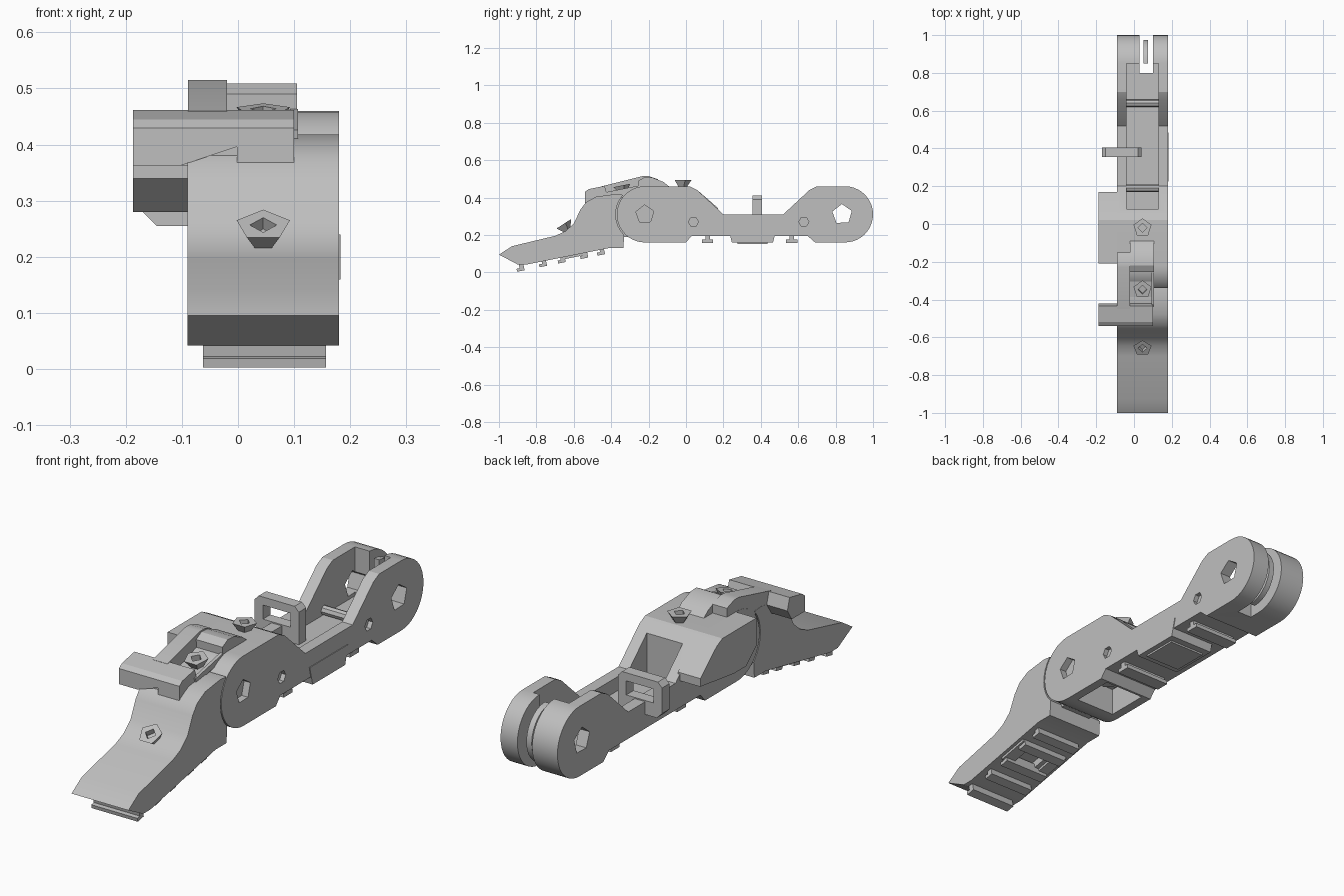
import bpy, bmesh, math
from mathutils import Matrix, Vector

cube = bpy.data.objects.get("Cube")
if cube:
    bpy.data.objects.remove(cube, do_unlink=True)

grey = bpy.data.materials.new("plain grey")
grey.use_nodes = True
COLOUR = (0.52, 0.52, 0.52, 1)
grey.diffuse_color = COLOUR
grey.node_tree.nodes["Principled BSDF"].inputs["Base Color"].default_value = COLOUR

LEFT, RIGHT, MID = 0.18, -0.09, 0.045
parts = []


def finish(name, bm):
    bmesh.ops.recalc_face_normals(bm, faces=bm.faces[:])
    mesh = bpy.data.meshes.new(name)
    bm.to_mesh(mesh)
    bm.free()
    mesh.materials.append(grey)
    ob = bpy.data.objects.new(name, mesh)
    bpy.context.collection.objects.link(ob)
    parts.append(ob)
    return ob


def extrude(name, points, a, b, axis="x"):
    """Extrude a (y, z) profile along x, or an (x, z) profile along y."""
    bm = bmesh.new()
    place = (lambda p: (a, *p)) if axis == "x" else (lambda p: (p[0], a, p[1]))
    face = bm.faces.new([bm.verts.new(place(p)) for p in points])
    new = bmesh.ops.extrude_face_region(bm, geom=[face])["geom"]
    shift = Vector((b - a, 0, 0) if axis == "x" else (0, b - a, 0))
    bmesh.ops.translate(bm, vec=shift, verts=[v for v in new if isinstance(v, bmesh.types.BMVert)])
    return finish(name, bm)


def box(name, x, y, z, tilt=0):
    bm = bmesh.new()
    bmesh.ops.create_cube(bm, size=1)
    size = Matrix.Diagonal((x[1] - x[0], y[1] - y[0], z[1] - z[0], 1))
    centre = Matrix.Translation([sum(r) / 2 for r in (x, y, z)])
    bm.transform(centre @ Matrix.Rotation(tilt, 4, "X") @ size)
    return finish(name, bm)


def arc(cy, cz, r, start, end, n=14):
    angles = [math.radians(start + (end - start) * i / n) for i in range(n + 1)]
    return [(cy + r * math.cos(t), cz + r * math.sin(t)) for t in angles]


def cut(target, *cutters):
    for cutter in cutters:
        mod = target.modifiers.new("cut", "BOOLEAN")
        mod.operation, mod.solver, mod.object = "DIFFERENCE", "EXACT", cutter
        bpy.context.view_layer.objects.active = target
        bpy.ops.object.modifier_apply(modifier=mod.name)
        parts.remove(cutter)
        bpy.data.objects.remove(cutter, do_unlink=True)


def screw(name, loc, tilt=0):
    """Five-sided countersunk head with a square socket."""
    def cone(label, sides, low, high, z0, z1):
        bm = bmesh.new()
        bmesh.ops.create_cone(bm, cap_ends=True, segments=sides, radius1=low, radius2=high, depth=z1 - z0)
        bm.transform(Matrix.Translation(loc) @ Matrix.Rotation(tilt, 4, "X")
                     @ Matrix.Translation((0, 0, (z0 + z1) / 2)))
        return finish(label, bm)
    head = cone(name, 5, 0.02, 0.05, -0.03, 0.014)
    cut(head, cone("socket", 4, 0.024, 0.024, -0.01, 0.03))


# Rear arm: rounded ends, low waist
arm = extrude("arm", arc(-0.22, 0.31, 0.15, 270, 90, 20) + [(0.02, 0.46), (0.06, 0.44), (0.2, 0.31),
              (0.52, 0.31), (0.66, 0.44), (0.70, 0.46)] + arc(0.85, 0.31, 0.15, 90, -90, 20)
              + [(0.69, 0.16), (0.65, 0.195), (0.03, 0.195), (0.0, 0.16)], RIGHT, LEFT)
cut(arm,
    box("channel", (-0.04, 0.13), (0.08, 0.85), (0.25, 0.6)),
    box("fork_slot", (0.03, 0.10), (0.80, 1.1), (0.1, 0.6)),
    box("bottom_pocket", (-0.05, 0.14), (-0.2, -0.01), (0.1, 0.28)),
    extrude("pivot_hole", arc(0.835, 0.31, 0.055, 20, 308, 4), -0.3, 0.3),
    extrude("front_dimple", arc(-0.22, 0.31, 0.05, 20, 308, 4), 0.15, 0.3),
    extrude("front_dimple_right", arc(-0.22, 0.31, 0.05, 20, 308, 4), -0.3, -0.06),
    extrude("small_dimple", arc(0.04, 0.27, 0.027, 0, 300, 5), 0.16, 0.3),
    extrude("small_dimple_rear", arc(0.63, 0.27, 0.027, 0, 300, 5), 0.16, 0.3))

# Half ring in the fork and cross pins in the channel
extrude("fork_ring", arc(0.85, 0.31, 0.125, -90, 90) + arc(0.85, 0.31, 0.075, 90, -90), 0.05, 0.075)
for name, y, z in (("front_pin", 0.19, 0.29), ("rear_pin", 0.64, 0.27)):
    extrude(name, arc(y, z, 0.02, 0, 315, 7), -0.05, 0.14)

# Stepped pad and T ribs under the arm
extrude("arm_pad", [(0.225, 0.24), (0.245, 0.16), (0.465, 0.16), (0.485, 0.24)], -0.03, 0.183)
box("arm_pad_step", (-0.01, 0.16), (0.275, 0.435), (0.152, 0.17))
for i, y in enumerate((0.115, 0.565)):
    box(f"arm_rib_stem_{i}", (-0.06, 0.157), (y - 0.012, y + 0.012), (0.165, 0.2))
    box(f"arm_rib_foot_{i}", (-0.06, 0.157), (y - 0.03, y + 0.03), (0.158, 0.175))

# Side wing beside the front of the arm
extrude("side_wing", [(-0.21, 0.46), (0.02, 0.46), (0.06, 0.44), (0.17, 0.345), (0.17, 0.31),
                      (-0.06, 0.28), (-0.14, 0.28), (-0.21, 0.34)], -0.187, RIGHT + 0.01)

# Rectangular loop standing on the waist
loop = extrude("loop", [(-0.17, 0.28), (-0.17, 0.39), (-0.15, 0.41), (0.02, 0.41), (0.04, 0.39),
                        (0.04, 0.25), (-0.09, 0.255), (-0.145, 0.255)], 0.355, 0.405, "y")
cut(loop, box("loop_opening", (-0.13, 0.0), (0.3, 0.5), (0.315, 0.375)))

# Pointed toe, hollowed around the arm's front end
toe = extrude("toe", [(-1, 0.095), (-0.93, 0.14), (-0.7, 0.195), (-0.645, 0.22), (-0.6, 0.26), (-0.565, 0.335),
                      (-0.535, 0.375), (-0.48, 0.405), (-0.38, 0.418)] + arc(-0.22, 0.31, 0.156, 138, 225, 8)
              + [(-0.335, 0.13), (-0.41, 0.13), (-0.85, 0.042), (-0.9, 0.042)], RIGHT, LEFT)
TILT = math.atan2(0.09, 0.45)
cut(toe, box("toe_recess", (0.0, 0.1), (-0.7, -0.53), (0.05, 0.12), TILT))
box("toe_joint", (-0.03, 0.12), (-0.40, -0.30), (0.19, 0.40))


# T ribs and pad along the sloping sole
def sole(y):
    return 0.042 + (y + 0.87) * 0.2


for i, y in enumerate((-0.88, -0.76, -0.66, -0.54, -0.45)):
    z = sole(y)
    box(f"toe_rib_stem_{i}", (-0.062, 0.157), (y - 0.012, y + 0.012), (z - 0.025, z + 0.015), TILT)
    box(f"toe_rib_foot_{i}", (-0.062, 0.157), (y - 0.025, y + 0.016), (z - 0.033, z - 0.017), TILT)
for side, x in (("left", (0.11, 0.165)), ("right", (-0.07, -0.02))):
    box(f"sole_pad_{side}", x, (-0.67, -0.53), (sole(-0.6) - 0.015, sole(-0.6) + 0.02), TILT)

# Raised cross bar with arched underside
bar = extrude("cross_bar", [(-0.54, 0.363), (-0.54, 0.43), (-0.52, 0.445), (-0.435, 0.462),
                            (-0.42, 0.41), (-0.45, 0.363)], -0.187, 0.1)
cut(bar, extrude("arch", [(-0.11, 0.36), (-0.002, 0.396), (-0.002, 0.35), (-0.11, 0.35)], -0.6, -0.525, "y"))

# Sloping strap and hooked cover joining bar to arm
extrude("strap", [(-0.45, 0.40), (-0.45, 0.46), (-0.23, 0.515), (-0.2, 0.515), (-0.15, 0.498),
                  (-0.15, 0.43), (-0.3, 0.40)], RIGHT + 0.001, -0.02)
extrude("hook_cover", [(-0.25, 0.41), (-0.255, 0.49), (-0.22, 0.509), (-0.18, 0.507), (-0.12, 0.483),
                       (-0.085, 0.455), (-0.1, 0.43)], -0.021, 0.105)
box("screw_seat", (-0.02, 0.1), (-0.44, -0.25), (0.38, 0.425), TILT)
box("seat_lip", (0.093, 0.107), (-0.44, -0.25), (0.42, 0.445), TILT)

# Screws
screw("arm_screw", (MID, -0.02, 0.48))
screw("seat_screw", (MID, -0.345, 0.45), TILT)
screw("toe_screw", (MID, -0.65, 0.245), math.radians(33))
screw("pocket_screw", (MID, -0.1, 0.25), math.pi)

# Smooth rounds with sharp edges kept
bpy.ops.object.select_all(action="DESELECT")
for ob in parts:
    ob.select_set(True)
bpy.context.view_layer.objects.active = arm
bpy.ops.object.shade_smooth_by_angle(angle=math.radians(25))
